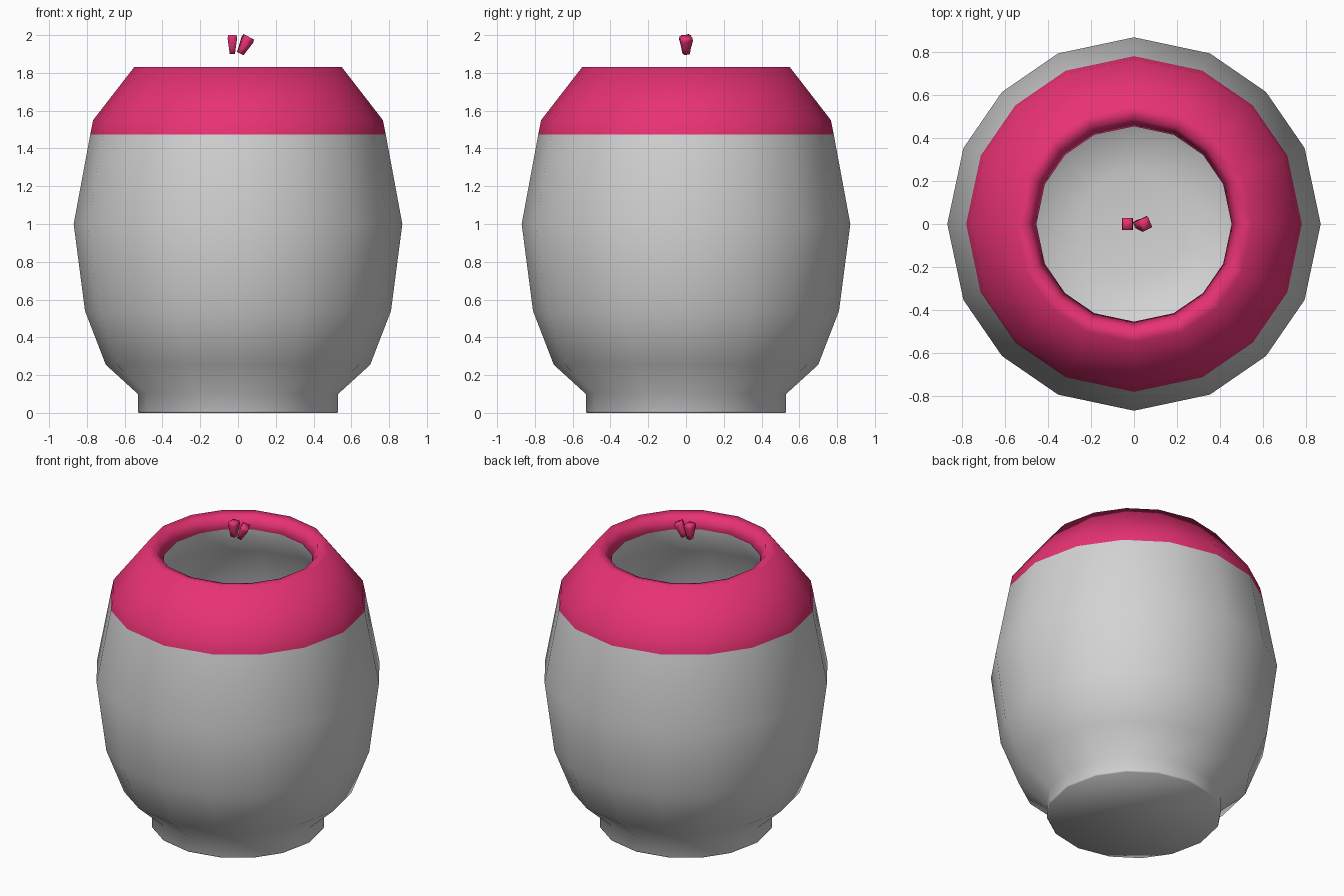
import bpy, bmesh, math
from mathutils import Matrix

if "Cube" in bpy.data.objects:
    bpy.data.objects.remove(bpy.data.objects["Cube"])


def material(name, rgb):
    m = bpy.data.materials.new(name)
    m.diffuse_color = (*rgb, 1)
    m.use_nodes = True
    m.node_tree.nodes["Principled BSDF"].inputs["Base Color"].default_value = m.diffuse_color
    return m


GREY = material("light grey", (0.65, 0.65, 0.65))
PINK = material("deep pink", (0.80, 0.032, 0.17))

# Sixteen slightly uneven directions around the barrel
ANGLES = [math.radians(q * 90 + a) for q in range(4) for a in (0, 24, 45, 66)]


def finish(bm, name, mats):
    bmesh.ops.recalc_face_normals(bm, faces=bm.faces)
    for f in bm.faces:
        f.smooth = True
    me = bpy.data.meshes.new(name)
    bm.to_mesh(me)
    bm.free()
    for m in mats:
        me.materials.append(m)
    ob = bpy.data.objects.new(name, me)
    bpy.context.collection.objects.link(ob)
    return ob


def loft(bm, rings, pink_bands=()):
    """Join rings of points into a skin and cap both ends."""
    loops = [[bm.verts.new(p) for p in ring] for ring in rings]
    n = len(loops[0])
    for k, (a, b) in enumerate(zip(loops, loops[1:])):
        for i in range(n):
            j = (i + 1) % n
            f = bm.faces.new((a[i], a[j], b[j], b[i]))
            f.material_index = 1 if k in pink_bands else 0
    bm.faces.new(loops[0][::-1])
    bm.faces.new(loops[-1])


# Hollow barrel pot: (radius, height) up the outside, over the lip, down inside
profile = [
    (0.525, 0.0), (0.53, 0.008), (0.53, 0.10), (0.70, 0.255), (0.81, 0.54),
    (0.87, 1.0), (0.782, 1.475), (0.767, 1.55), (0.55, 1.83),
    (0.49, 1.82), (0.455, 1.745),
    (0.68, 1.50), (0.78, 1.0), (0.72, 0.57), (0.62, 0.32), (0.45, 0.17), (0.25, 0.13),
]
bm = bmesh.new()
loft(bm, [[(r * math.cos(a), r * math.sin(a), z) for a in ANGLES] for r, z in profile],
     pink_bands=(6, 7, 8, 9))
finish(bm, "barrel_pot", [GREY, PINK])


# Two small tapered buds floating above the opening
def bud(name, sections, matrix):
    bm = bmesh.new()
    loft(bm, [[(sx * w, sy * d, z) for sx, sy in ((-1, -1), (1, -1), (1, 1), (-1, 1))]
              for w, d, z in sections])
    bm.transform(matrix)
    finish(bm, name, [PINK])


sections = [(0.014, 0.016, 0.0), (0.018, 0.019, 0.03),
            (0.025, 0.029, 0.082), (0.022, 0.026, 0.10)]
bud("upright_bud", sections, Matrix.Translation((-0.03, 0, 1.90)))
bud("leaning_bud", sections,
    Matrix.Translation((0.012, 0, 1.902)) @ Matrix.Rotation(math.radians(27), 4, 'Y')
    @ Matrix.Rotation(math.radians(25), 4, 'Z'))
